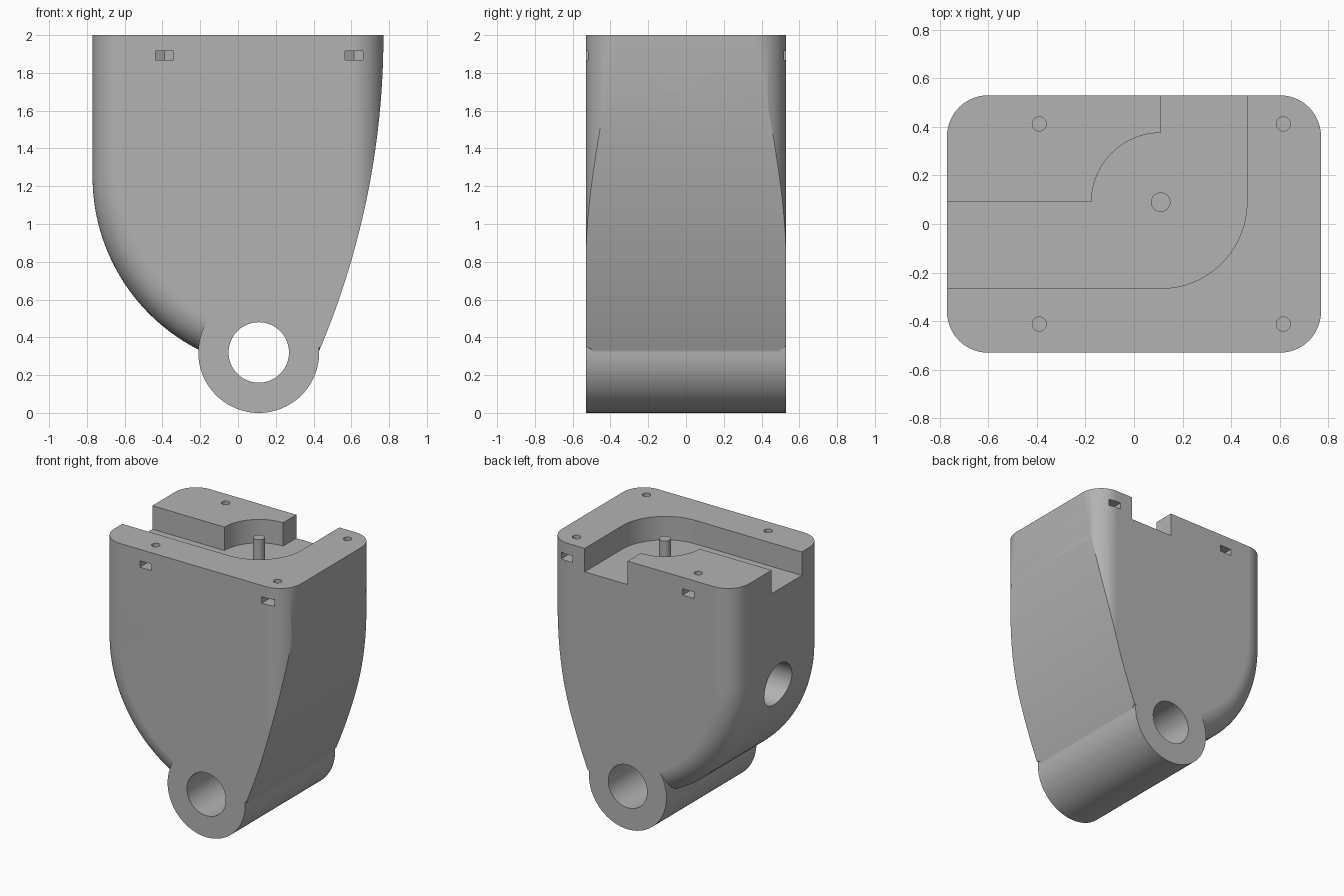
import bpy, bmesh, math
from mathutils import Vector

if "Cube" in bpy.data.objects:
    bpy.data.objects.remove(bpy.data.objects["Cube"])

HX, HY, TOP, FILLET = 0.77, 0.53, 2.0, 0.17
BOSS_X, BOSS_Z, BOSS_R, HOLE_R = 0.11, 0.32, 0.32, 0.16

grey = bpy.data.materials.new("plain_grey")
grey.use_nodes = True
grey.diffuse_color = (0.45, 0.45, 0.45, 1)
grey.node_tree.nodes["Principled BSDF"].inputs["Base Color"].default_value = grey.diffuse_color


def arc(cx, cy, r, a0, a1, n=32):
    angles = [math.radians(a0 + (a1 - a0) * i / n) for i in range(n + 1)]
    return [(cx + r * math.cos(a), cy + r * math.sin(a)) for a in angles]


def circle(cx, cy, r, n=64):
    return arc(cx, cy, r, 0, 360, n)[:-1]


def loft(name, layers, axis):
    """Skin equal-length outlines, each given as (offset along axis, points)."""
    place = {"x": lambda p, h: (h, p[0], p[1]),
             "y": lambda p, h: (p[0], h, p[1]),
             "z": lambda p, h: (p[0], p[1], h)}[axis]
    bm = bmesh.new()
    rings = [[bm.verts.new(place(p, h)) for p in pts] for h, pts in layers]
    for a, b in zip(rings, rings[1:]):
        for i in range(len(a)):
            j = (i + 1) % len(a)
            bm.faces.new((a[i], a[j], b[j], b[i]))
    bm.faces.new(rings[0][::-1])
    bm.faces.new(rings[-1])
    bmesh.ops.recalc_face_normals(bm, faces=bm.faces)
    mesh = bpy.data.meshes.new(name)
    bm.to_mesh(mesh)
    bm.free()
    mesh.materials.append(grey)
    obj = bpy.data.objects.new(name, mesh)
    bpy.context.collection.objects.link(obj)
    return obj


def prism(name, outline, axis, lo, hi):
    return loft(name, [(lo, outline), (hi, outline)], axis)


def activate(obj):
    bpy.ops.object.select_all(action="DESELECT")
    obj.select_set(True)
    bpy.context.view_layer.objects.active = obj


def combine(target, tool, operation):
    activate(target)
    mod = target.modifiers.new("combine", "BOOLEAN")
    mod.operation, mod.solver, mod.object = operation, "EXACT", tool
    bpy.ops.object.modifier_apply(modifier=mod.name)
    bpy.data.objects.remove(tool)


def finish(obj):
    activate(obj)
    bpy.ops.object.shade_smooth_by_angle(angle=math.radians(25))
    obj.modifiers.new("clean_normals", "WEIGHTED_NORMAL").keep_sharp = True


# Body: side profile with rounded edges, built in layers from front to back
BELLY_R, BELLY_Z = 1.027, 1.25
belly_x = BELLY_R - HX


def profile(inset):
    r = BELLY_R - inset
    end = 180 + math.degrees(math.acos((belly_x + 0.1) / r))
    return ([(HX - inset, TOP), (inset - HX, TOP)]
            + arc(belly_x, BELLY_Z, r, 180, end, 40) + [(HX - inset, BOSS_Z)])


STEPS = 14
half = []
for i in range(STEPS + 1):
    t = math.pi / 2 * i / STEPS
    half.append((HY - FILLET + FILLET * math.sin(t), profile(FILLET * (1 - math.cos(t)))))
body = loft("bracket_body", [(-y, p) for y, p in reversed(half)] + half, "y")

# Long curved cut down the +x side
drop, run = TOP - BOSS_Z, HX - BOSS_X - BOSS_R + 0.004
side_r = (drop ** 2 + run ** 2) / (2 * run)
sweep = math.degrees(math.asin(drop / side_r))
curve = arc(HX - side_r, TOP, side_r, 0, -sweep, 40)
side = [(HX, TOP + 0.2)] + curve + [(curve[-1][0], 0), (1.2, 0), (1.2, TOP + 0.2)]
combine(body, prism("side_cutter", side, "y", -1, 1), "DIFFERENCE")

# Round boss at the bottom with its axle hole
combine(body, prism("boss", circle(BOSS_X, BOSS_Z, BOSS_R, 96), "y", -HY, HY), "UNION")
combine(body, prism("axle_cutter", circle(BOSS_X, BOSS_Z, HOLE_R), "y", -1, 1), "DIFFERENCE")

# Bent channel in the top, turning around the peg
PEG_X, PEG_Y, FLOOR = 0.11, 0.09, 1.825
channel = ([(-1, PEG_Y - 0.355)] + arc(PEG_X, PEG_Y, 0.355, -90, 0)
           + [(PEG_X + 0.355, 1), (PEG_X, 1)]
           + arc(PEG_X, PEG_Y, 0.285, 90, 180) + [(-1, PEG_Y)])
combine(body, prism("channel_cutter", channel, "z", FLOOR, 2.2), "DIFFERENCE")

# Round port in the -x side
combine(body, prism("port_cutter", circle(0, 1.11, HOLE_R), "x", -1, BOSS_X), "DIFFERENCE")

# Screw holes from above, each meeting a pointed nut slot from the front or back
NUT = 0.048
for x in (-0.39, 0.615):
    for s in (-1, 1):
        y = s * 0.412
        combine(body, prism("screw_cutter", circle(x, y, 0.029, 32), "z", 1.75, 2.2), "DIFFERENCE")
        tip = NUT / math.cos(math.pi / 6)
        slot = [(x - NUT, s), (x - NUT, y - s * tip / 2), (x, y - s * tip),
                (x + NUT, y - s * tip / 2), (x + NUT, s)]
        combine(body, prism("nut_cutter", slot, "z", 1.867, 1.915), "DIFFERENCE")
finish(body)

# Guide peg standing in the channel
finish(prism("guide_peg", circle(PEG_X, PEG_Y, 0.04, 32), "z", FLOOR - 0.01, TOP))
